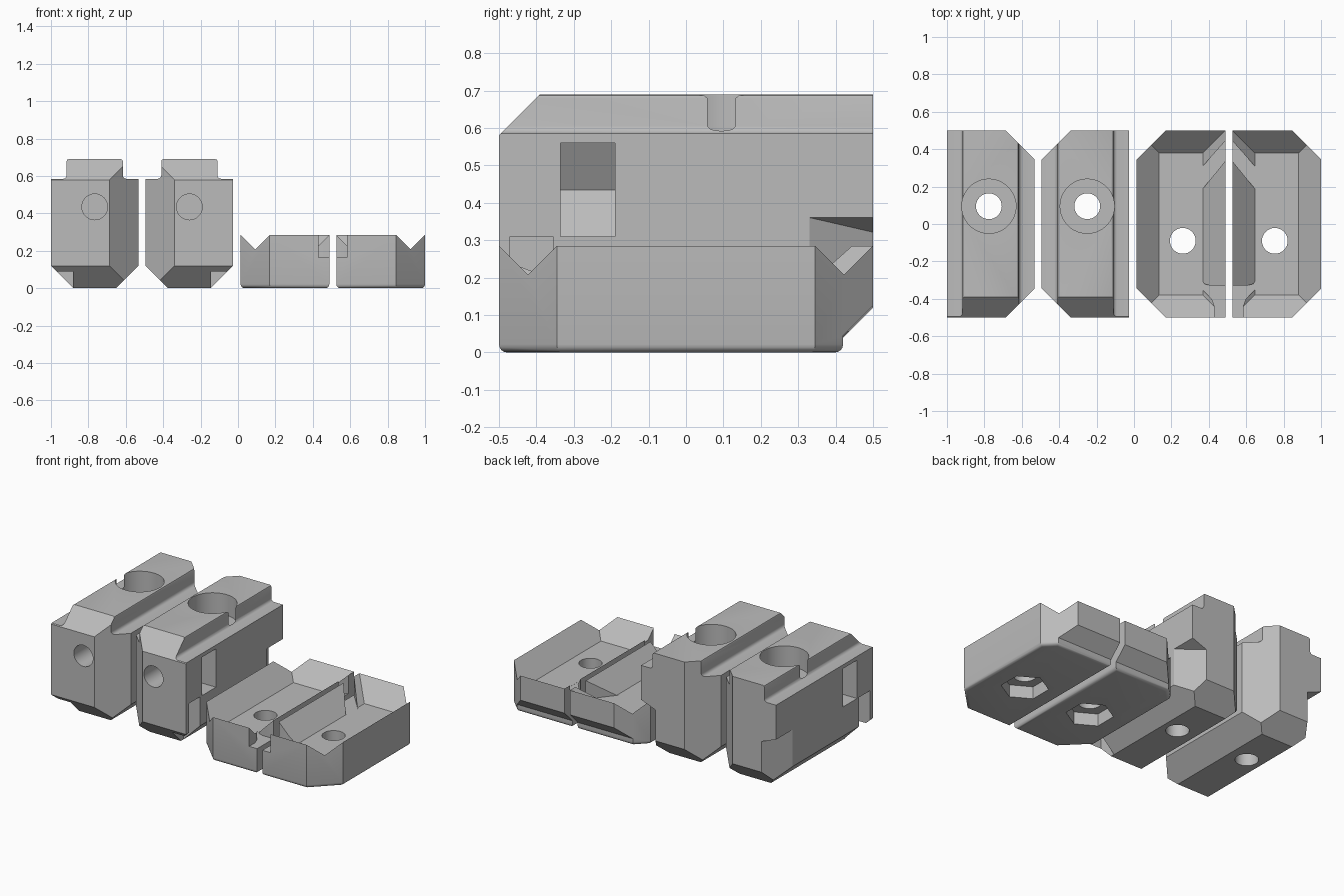
import bpy, bmesh, math
from mathutils import Vector

if "Cube" in bpy.data.objects:
    bpy.data.objects.remove(bpy.data.objects["Cube"])

grey = bpy.data.materials.new("light_grey")
grey.diffuse_color = (0.5, 0.5, 0.5, 1)
grey.use_nodes = True
grey.node_tree.nodes["Principled BSDF"].inputs["Base Color"].default_value = grey.diffuse_color


def to_object(name, bm):
    bmesh.ops.recalc_face_normals(bm, faces=bm.faces[:])
    me = bpy.data.meshes.new(name)
    bm.to_mesh(me)
    bm.free()
    ob = bpy.data.objects.new(name, me)
    bpy.context.collection.objects.link(ob)
    return ob


def extrude(points, direction):
    """Solid from a closed 3D outline pushed along a direction."""
    bm = bmesh.new()
    face = bm.faces.new([bm.verts.new(p) for p in points])
    out = bmesh.ops.extrude_face_region(bm, geom=[face])
    bmesh.ops.translate(bm, vec=Vector(direction),
                        verts=[g for g in out["geom"] if isinstance(g, bmesh.types.BMVert)])
    bmesh.ops.recalc_face_normals(bm, faces=bm.faces[:])
    return bm


def slice_off(bm, point, normal):
    """Remove everything on the normal side of a plane and cap it."""
    geom = bm.verts[:] + bm.edges[:] + bm.faces[:]
    res = bmesh.ops.bisect_plane(bm, geom=geom, plane_co=point, plane_no=normal, clear_outer=True)
    edges = [e for e in res["geom_cut"] if isinstance(e, bmesh.types.BMEdge)]
    bmesh.ops.holes_fill(bm, edges=[e for e in edges if e.is_boundary], sides=0)


def ngon(n, r, turn=0.0):
    return [(r * math.cos(turn + math.tau * i / n), r * math.sin(turn + math.tau * i / n)) for i in range(n)]


def upright(points, z0, z1, cx=0, cy=0):
    return extrude([(cx + x, cy + y, z0) for x, y in points], (0, 0, z1 - z0))


def lengthwise(points, y0, y1, z=0):
    return extrude([(x, y0, z + h) for x, h in points], (0, y1 - y0, 0))


def hull(points):
    bm = bmesh.new()
    for p in points:
        bm.verts.new(p)
    bmesh.ops.convex_hull(bm, input=bm.verts[:])
    bmesh.ops.dissolve_limit(bm, angle_limit=0.01, verts=bm.verts[:], edges=bm.edges[:])
    return bm


def finish(name, body, cutters, cx, mirrored):
    """Cut the pockets, mirror if needed, place and shade."""
    ob = to_object(name, body)
    bpy.context.view_layer.objects.active = ob
    for i, c in enumerate(cutters):
        cut = to_object("cutter_%d" % i, c)
        mod = ob.modifiers.new("cut", 'BOOLEAN')
        mod.operation, mod.solver, mod.object = 'DIFFERENCE', 'EXACT', cut
        bpy.ops.object.modifier_apply(modifier=mod.name)
        bpy.data.objects.remove(cut)
    if mirrored:
        bm = bmesh.new()
        bm.from_mesh(ob.data)
        bmesh.ops.scale(bm, vec=(-1, 1, 1), verts=bm.verts[:])
        bmesh.ops.reverse_faces(bm, faces=bm.faces[:])
        bm.to_mesh(ob.data)
        bm.free()
    ob.location.x = cx
    ob.data.materials.clear()
    ob.data.materials.append(grey)
    bpy.ops.object.select_all(action='DESELECT')
    ob.select_set(True)
    bpy.ops.object.shade_smooth_by_angle(angle=math.radians(30))


def clamp_block(name, cx, mirrored):
    w = 0.234
    # cross-section: bevelled foot, shoulders, filleted ridge
    half = [(w - 0.12, 0), (w, 0.12), (w, 0.585)]
    half += [(0.17 - 0.02 * math.sin(a), 0.605 - 0.02 * math.cos(a))
             for a in [math.pi / 2 * i / 4 for i in range(5)]]
    half += [(0.15, 0.68), (0.147, 0.687), (0.14, 0.69)]
    body = lengthwise(half + [(-x, z) for x, z in reversed(half)], -0.5, 0.5)
    for s in (-1, 1):
        slice_off(body, (-w, s * 0.345, 0), (-1, s, 0))      # corner chamfers
        slice_off(body, (0, s * 0.5, 0.12), (0, s, -1))      # foot bevels
    slice_off(body, (0, -0.5, 0.58), (0, -1, 1))             # ridge ramp
    cutters = [
        upright(ngon(48, 0.145), 0.555, 0.8, 0.01, 0.095),   # screw head seat
        upright(ngon(32, 0.069), -0.1, 0.6, 0.01, 0.095),    # screw hole
        lengthwise(ngon(32, 0.069), -0.6, -0.05, 0.435),     # front hole
        lengthwise([(-0.144, 0), (-0.072, 0.125), (0.3, 0.125),
                    (0.3, -0.125), (-0.072, -0.125)], -0.335, -0.19, 0.435),  # nut slot
        upright([(0.115, -0.47), (0.3, -0.47), (0.3, -0.355), (0.115, -0.355)], -0.1, 0.31),
        # slanted cable exit at the back
        hull([(x, y, z) for x, y, top in ((0.24, 0.32, 0.363), (0.24, 0.55, 0.363), (0.10, 0.55, 0.31))
              for z in (-0.1, top)]),
    ]
    finish(name, body, cutters, cx, mirrored)


def base_tray(name, cx, mirrored):
    w, top = 0.237, 0.285
    # side outline with undercut back
    side = [(-0.5, 0), (-0.5, top), (0.5, top), (0.5, 0.125), (0.42, 0.045), (0.42, 0)]
    body = extrude([(-w, y, z) for y, z in side], (2 * w, 0, 0))
    for s in (-1, 1):
        slice_off(body, (-w, s * 0.345, 0), (-1, s, 0))
    rim = [e for e in body.edges if all(abs(v.co.z) < 1e-5 for v in e.verts)]
    bmesh.ops.bevel(body, geom=rim, offset=0.022, segments=4, profile=0.5, affect='EDGES')
    # sloped recess
    recess = hull([(sx * (w + d), sy * (0.5 + d), top + d) for sx in (-1, 1) for sy in (-1, 1)
                   for d in (-0.12, 0.03)])
    cutters = [
        recess,
        upright([(0.10, 0.168), (0.26, 0.365), (0.26, 0.47), (0.10, 0.29)], 0.1645, 0.4),
        upright([(0.10, -0.28), (0.125, -0.32), (0.16, -0.33), (0.26, -0.33), (0.26, -0.52),
                 (0.18, -0.52), (0.18, -0.44), (0.165, -0.40), (0.105, -0.34)], 0.1645, 0.4),
        upright(ngon(32, 0.069), -0.1, 0.4, 0.01, -0.09),                 # screw hole
        upright(ngon(6, 0.14, math.pi / 6), -0.1, 0.08, 0.01, -0.09),     # nut pocket
    ]
    finish(name, body, cutters, cx, mirrored)


clamp_block("left_clamp_block", -0.766, True)
clamp_block("right_clamp_block", -0.26, False)
base_tray("left_base_tray", 0.251, False)
base_tray("right_base_tray", 0.763, True)
